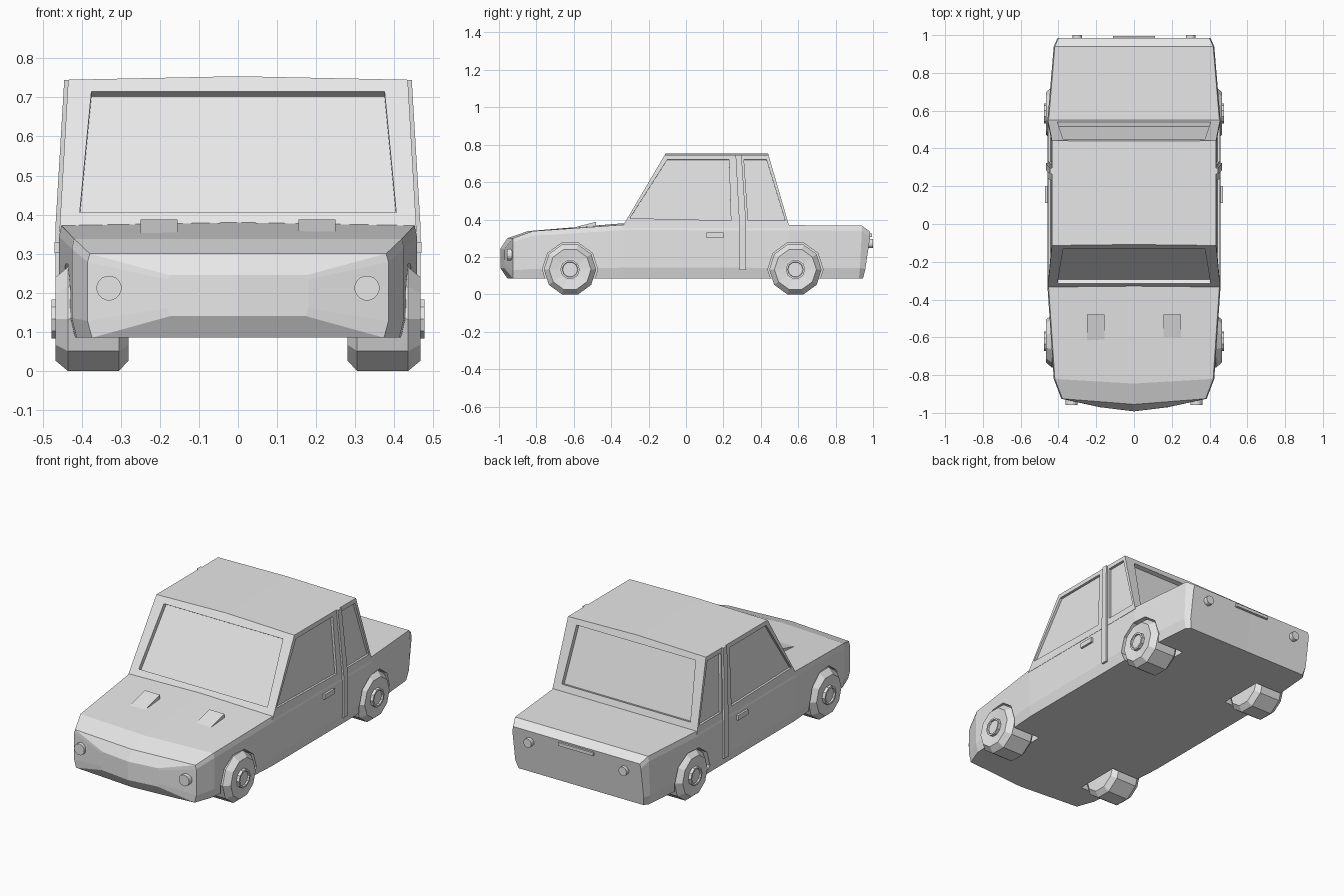
import bpy, bmesh, math
from mathutils import Vector

cube = bpy.data.objects.get("Cube")
if cube:
    bpy.data.objects.remove(cube, do_unlink=True)

paint = bpy.data.materials.new("plain_grey")
paint.use_nodes = True
GREY = (0.8, 0.8, 0.8, 1)
paint.diffuse_color = GREY
for node in paint.node_tree.nodes:
    if node.type == 'BSDF_PRINCIPLED':
        node.inputs["Base Color"].default_value = GREY

SIDES = (("left", 1), ("right", -1))


def add_loft(bm, rings, split=False):
    """Skin a list of closed rings and cap both ends."""
    rows = [[bm.verts.new(p) for p in ring] for ring in rings]
    n = len(rows[0])
    for a, b in zip(rows, rows[1:]):
        for i in range(n):
            j = (i + 1) % n
            bm.faces.new((a[i], a[j], b[j], b[i]))
    for row in (rows[0], rows[-1]):
        if split:
            bm.faces.new(row[:n // 2 + 1])
            bm.faces.new(row[n // 2:] + row[:1])
        else:
            bm.faces.new(row)


def finish(name, bm):
    bmesh.ops.recalc_face_normals(bm, faces=bm.faces)
    mesh = bpy.data.meshes.new(name)
    bm.to_mesh(mesh)
    bm.free()
    mesh.materials.append(paint)
    obj = bpy.data.objects.new(name, mesh)
    bpy.context.collection.objects.link(obj)
    return obj


def loft(name, rings, split=False):
    bm = bmesh.new()
    add_loft(bm, rings, split)
    return finish(name, bm)


def turned(center, axis, profile, sides):
    """Rings of a turned part: profile holds (distance along axis, radius)."""
    rings = []
    for d, r in profile:
        ring = []
        for i in range(sides):
            a = math.tau * (i + 0.5) / sides
            u, v = r * math.sin(a), r * math.cos(a)
            offset = (d, u, v) if axis == 'x' else (u, d, v)
            ring.append(Vector(center) + Vector(offset))
        rings.append(ring)
    return rings


def box(name, x, y, z):
    corners = [(x[0], y[0]), (x[1], y[0]), (x[1], y[1]), (x[0], y[1])]
    return loft(name, [[(a, b, h) for a, b in corners] for h in z])


def carve(obj, cutter):
    mod = obj.modifiers.new("cut", 'BOOLEAN')
    mod.operation = 'DIFFERENCE'
    mod.solver = 'EXACT'
    mod.object = cutter
    bpy.context.view_layer.update()
    graph = bpy.context.evaluated_depsgraph_get()
    mesh = bpy.data.meshes.new_from_object(obj.evaluated_get(graph))
    obj.modifiers.clear()
    obj.data = mesh
    bpy.data.objects.remove(cutter, do_unlink=True)


# Lower body: cross-sections from nose to tail
def body_ring(y, w, z0, z1, bow=0, crown=0, lean=0):
    half = [(0, z0), (w * 0.97, z0), (w, z0 + 0.2 * (z1 - z0)),
            (w, z1 - 0.1 * (z1 - z0)), (w - 0.006, z1), (0, z1 + crown)]
    outline = half + [(-x, z) for x, z in half[-2:0:-1]]
    return [(x, y - (bow if x == 0 else 0) + lean * min(0, z - 0.24), z)
            for x, z in outline]


body = loft("body", [
    body_ring(-0.97, 0.18, 0.14, 0.245, bow=0.022),
    body_ring(-0.925, 0.385, 0.085, 0.30, bow=0.03),
    body_ring(-0.82, 0.425, 0.085, 0.338, bow=0.025),
    body_ring(-0.335, 0.458, 0.085, 0.372, crown=0.008),
    body_ring(0.55, 0.458, 0.085, 0.37),
    body_ring(0.94, 0.425, 0.085, 0.367, lean=0.1),
    body_ring(0.985, 0.405, 0.085, 0.335, lean=0.25),
], split=True)

# Wheel wells
AXLES = (("front", -0.62), ("rear", 0.585))
HUB_Z = 0.133
bm = bmesh.new()
for _, y in AXLES:
    for _, s in SIDES:
        add_loft(bm, turned((0, y, HUB_Z), 'x', [(s * 0.26, 0.148), (s * 0.55, 0.148)], 10))
carve(body, finish("well_cutter", bm))

# Cabin shell with a slightly crowned roof
BELT, ROOF = 0.37, 0.745


def side_x(z):
    return 0.457 - 0.06 * max(0, z - BELT)


def front_y(z):
    return -0.335 + 0.59 * (z - BELT)


def back_y(z):
    return 0.55 - 0.29 * (z - BELT)


def cabin_ring(z, crown):
    x, top = side_x(z), z + crown
    return [(0, front_y(top), top), (x, front_y(z), z), (x, back_y(z), z),
            (0, back_y(top), top), (-x, back_y(z), z), (-x, front_y(z), z)]


cabin = loft("cabin", [cabin_ring(0.355, 0), cabin_ring(ROOF, 0.009)], split=True)

# Recessed windows
bm = bmesh.new()


def recess(points, normal, depth):
    normal = Vector(normal).normalized()
    add_loft(bm, [[Vector(p) + normal * d for p in points] for d in (0.04, -depth)])


SCREEN = [(-0.405, 0.405), (0.405, 0.405), (0.375, 0.715), (-0.375, 0.715)]
recess([(x, front_y(z), z) for x, z in SCREEN], (0, -1, 0.59), 0.024)
recess([(x, back_y(z), z) for x, z in SCREEN], (0, 1, 0.29), 0.024)
FRONT_GLASS = [(-0.3, 0.407), (-0.1, 0.72), (0.23, 0.72), (0.24, 0.395)]
REAR_GLASS = [(0.31, 0.72), (0.43, 0.72), (0.53, 0.395), (0.332, 0.395)]
for _, s in SIDES:
    for glass in (FRONT_GLASS, REAR_GLASS):
        recess([(s * side_x(z), y, z) for y, z in glass], (s, 0, 0.06), 0.014)
carve(cabin, finish("window_cutter", bm))

# Wheels with hubs
TYRE = [(0.28, 0.112), (0.305, 0.14), (0.435, 0.14), (0.467, 0.112), (0.46, 0.06)]
HUB = [(0.44, 0.052), (0.477, 0.052), (0.477, 0.042), (0.468, 0.04)]
for end, y in AXLES:
    for side, s in SIDES:
        for part, profile in (("wheel", TYRE), ("hub", HUB)):
            loft(f"{end}_{side}_{part}",
                 turned((0, y, HUB_Z), 'x', [(s * d, r) for d, r in profile], 10))

for side, s in SIDES:
    # Door pillar strip, bent at the belt line
    rings = []
    for z, y0, y1 in ((0.13, 0.285, 0.322), (BELT, 0.285, 0.322), (ROOF, 0.265, 0.297)):
        x = side_x(z)
        rings.append([(s * a, b, z) for a, b in
                      ((x - 0.03, y0), (x + 0.01, y0), (x + 0.01, y1), (x - 0.03, y1))])
    loft(f"{side}_pillar", rings)
    # Door handle
    box(f"{side}_handle", (s * 0.44, s * 0.47), (0.11, 0.2), (0.302, 0.33))
    # Hood scoop wedge
    wedge = [(-0.62, 0.34), (-0.62, 0.352), (-0.48, 0.388), (-0.48, 0.34)]
    loft(f"{side}_scoop", [[(s * x, y, z) for y, z in wedge] for x in (0.155, 0.25)])
    # Lamps
    loft(f"{side}_headlight",
         turned((s * 0.33, 0, 0.212), 'y', [(-0.9, 0.032), (-0.958, 0.032)], 16))
    loft(f"{side}_tail_light",
         turned((s * 0.3, 0, 0.272), 'y', [(0.95, 0.025), (1, 0.025)], 16))

# Tailgate handle
box("tailgate_handle", (-0.11, 0.11), (0.96, 0.995), (0.307, 0.325))
